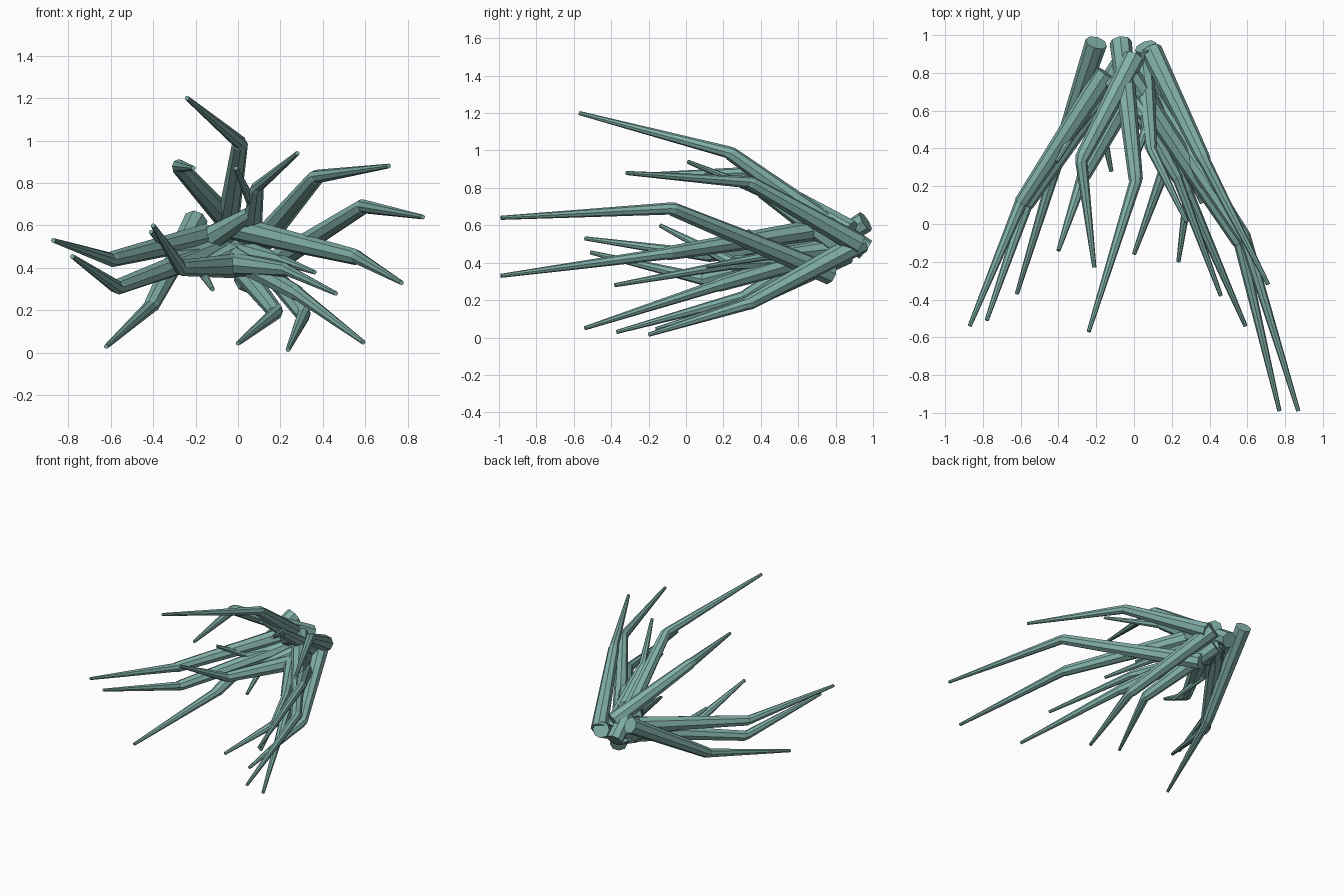
import bpy
import bmesh
import math
from mathutils import Vector

SIDES = 8

cube = bpy.data.objects.get("Cube")
if cube:
    bpy.data.objects.remove(cube, do_unlink=True)

# Single dull teal colour
teal = bpy.data.materials.new("dull_teal")
teal.use_nodes = True
teal.diffuse_color = (0.22, 0.43, 0.39, 1)
teal.node_tree.nodes["Principled BSDF"].inputs["Base Color"].default_value = teal.diffuse_color


def add_ring(bm, center, axis, radius):
    """Add a ring of vertices square to the axis, with a steady roll."""
    side = axis.cross(Vector((0, 0, 1))).normalized()
    up = side.cross(axis).normalized()
    ring = []
    for i in range(SIDES):
        angle = math.tau * i / SIDES
        offset = side * math.cos(angle) + up * math.sin(angle)
        ring.append(bm.verts.new(center + offset * radius))
    return ring


def spine(name, root, knee, tip, root_radius=0.059, knee_radius=0.038, tip_radius=0.011):
    """Make a two-segment tapering spine, bent at a short stepped knee."""
    root, knee, tip = Vector(root), Vector(knee), Vector(tip)
    lower = (knee - root).normalized()
    upper = (tip - knee).normalized()
    bend = knee_radius * 0.3
    bm = bmesh.new()
    rings = [
        add_ring(bm, root, lower, root_radius),
        add_ring(bm, knee - lower * bend, lower, knee_radius),
        add_ring(bm, knee + upper * bend, upper, knee_radius * 0.85),
        add_ring(bm, tip, upper, tip_radius),
    ]
    for first, second in zip(rings, rings[1:]):
        for i in range(SIDES):
            j = (i + 1) % SIDES
            bm.faces.new((first[i], first[j], second[j], second[i]))
    bm.faces.new(rings[0])
    bm.faces.new(rings[-1])
    bmesh.ops.recalc_face_normals(bm, faces=bm.faces)
    mesh = bpy.data.meshes.new(name)
    bm.to_mesh(mesh)
    bm.free()
    mesh.materials.append(teal)
    bpy.context.collection.objects.link(bpy.data.objects.new(name, mesh))


# Spines rising over the top
spine("crest_spine", (-.07, .96, .47), (.01, .23, .99), (-.24, -.57, 1.2))
spine("crest_right_spine", (0, .88, .57), (-.28, .34, .88), (-.21, -.23, .87))
spine("crest_left_spine", (.09, .92, .5), (.37, .34, .83), (.71, -.32, .88))
spine("crest_inner_spine", (.05, .83, .48), (.09, .4, .78), (.28, .01, .94), knee_radius=.032)
spine("crest_short_spine", (-.11, .76, .55), (.08, .55, .67), (-.01, .3, .87), knee_radius=.032)

# Long spines sweeping out on the left
spine("left_upper_spine", (.03, .77, .34), (.59, -.08, .69), (.87, -.99, .64))
spine("left_middle_spine", (-.02, .78, .59), (.56, -.1, .45), (.77, -.99, .33))
spine("left_lower_spine", (-.08, .85, .48), (.28, .17, .28), (.59, -.54, .05))
spine("left_inner_spine", (-.05, .74, .42), (.23, .24, .39), (.46, -.38, .28), knee_radius=.032)
spine("left_short_spine", (0, .82, .48), (.2, .45, .44), (.36, .11, .38), knee_radius=.03)

# Spines hanging below
spine("lower_outer_spine", (.06, .94, .51), (.31, .33, .18), (.235, -.2, .015))
spine("lower_inner_spine", (-.03, .86, .45), (.18, .34, .19), (0, -.16, .045))
spine("lower_short_spine", (-.03, .76, .46), (-.18, .56, .4), (-.12, .28, .3), knee_radius=.03)

# Spines sweeping out on the right
spine("right_upper_spine", (-.15, .8, .55), (-.6, .11, .44), (-.87, -.54, .53))
spine("right_middle_spine", (-.06, .85, .5), (-.57, .1, .31), (-.78, -.51, .455))
spine("right_lower_spine", (-.2, .96, .62), (-.41, .32, .22), (-.62, -.37, .03))
spine("right_inner_spine", (0, .74, .41), (-.27, .25, .4), (-.4, -.14, .6))
spine("right_short_spine", (-.06, .82, .46), (-.3, .52, .46), (-.41, .33, .57), knee_radius=.03)
